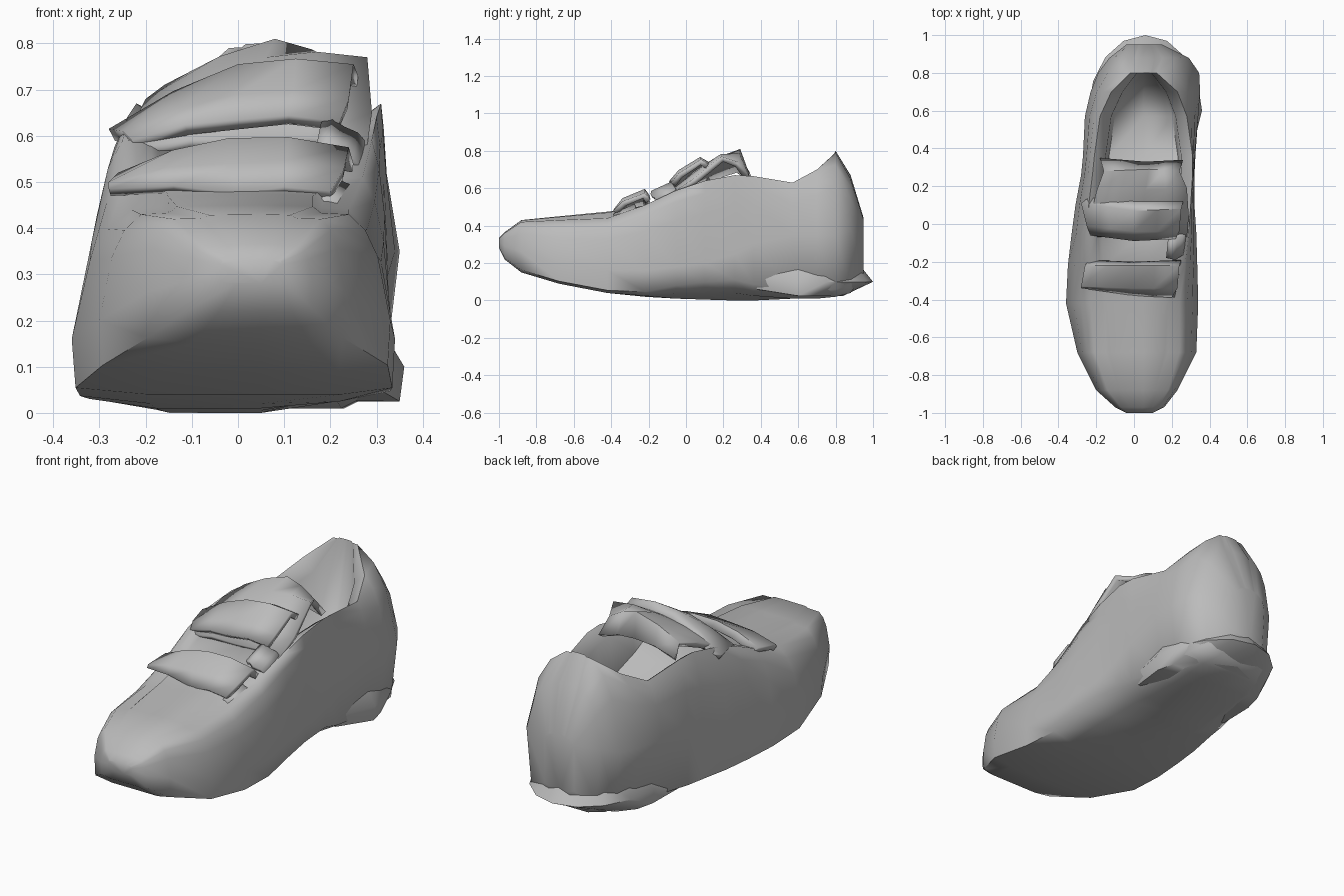
import bpy
import bmesh
from math import radians, pi, sin, cos

cube = bpy.data.objects.get("Cube")
if cube:
    bpy.data.objects.remove(cube, do_unlink=True)

grey = bpy.data.materials.new("plain grey")
grey.use_nodes = True
colour = (0.5, 0.5, 0.5, 1)
grey.diffuse_color = colour
grey.node_tree.nodes["Principled BSDF"].inputs["Base Color"].default_value = colour


def lerp(a, b, t):
    return a + (b - a) * t


def finish(name, bm, angle=50):
    bmesh.ops.recalc_face_normals(bm, faces=bm.faces)
    mesh = bpy.data.meshes.new(name)
    bm.to_mesh(mesh)
    bm.free()
    mesh.materials.append(grey)
    obj = bpy.data.objects.new(name, mesh)
    bpy.context.collection.objects.link(obj)
    bpy.ops.object.select_all(action="DESELECT")
    obj.select_set(True)
    bpy.context.view_layer.objects.active = obj
    bpy.ops.object.shade_smooth_by_angle(angle=radians(angle))
    return obj


def loft(rows, closed):
    """Join rows of points with quads; closed rows also get end caps."""
    bm = bmesh.new()
    grid = [[bm.verts.new(p) for p in row] for row in rows]
    n = len(grid[0])
    for a, b in zip(grid, grid[1:]):
        for i in range(n if closed else n - 1):
            j = (i + 1) % n
            bm.faces.new((a[i], a[j], b[j], b[i]))
    if closed:
        bm.faces.new(grid[0])
        bm.faces.new(grid[-1])
    return bm


def half_section(y, side, rim, bottom, wide, top, floor, lift):
    """Sole edge, wall, rim, lining and floor of one side of the shoe."""
    centre = 0.05
    foot = 0.98 if y < 0.4 else 0.88
    inward = 0.06 if rim < centre else -0.06
    inward *= min(1, abs(rim - centre) / 0.15)
    lip, deep = rim + inward, rim + inward * 1.3
    return [
        (lerp(centre, side, 0.6), y, bottom + lift * 0.5),
        (lerp(centre, side, foot), y, lerp(bottom, wide, 0.12) + lift),
        (side, y, wide),
        (lerp(side, rim, 0.3), y, lerp(wide, top, 0.6)),
        (lerp(side, rim, 0.6), y, lerp(wide, top, 0.85)),
        (rim, y, top),
        (lip, y, lerp(top, floor, 0.15)),
        (deep, y, lerp(top, floor, 0.85)),
    ]


# Upper and sole: y, right, left, bottom, widest height, rim right, rim left,
# rim height, middle height, arch lift on the left
stations = [
    (-1.0, -.04, .1, .28, .31, -.03, .09, .33, .335, 0),
    (-.97, -.1, .16, .22, .29, -.07, .13, .36, .365, 0),
    (-.88, -.2, .23, .15, .26, -.14, .18, .42, .43, 0),
    (-.68, -.3, .33, .09, .2, -.21, .24, .43, .45, 0),
    (-.42, -.36, .34, .04, .16, -.23, .24, .44, .475, 0),
    (-.22, -.35, .335, .02, .16, -.24, .27, .51, .5, .01),
    (-.05, -.33, .33, .01, .18, -.25, .29, .59, .57, .05),
    (.1, -.31, .32, .005, .2, -.24, .3, .64, .46, .07),
    (.26, -.28, .32, 0, .25, -.22, .31, .67, .38, .08),
    (.36, -.27, .325, 0, .3, -.21, .31, .665, .33, .05),
    (.57, -.26, .34, .01, .35, -.18, .28, .63, .29, 0),
    (.7, -.23, .35, .01, .35, -.12, .23, .7, .32, 0),
    (.8, -.19, .345, .02, .35, -.02, .12, .79, .8, 0),
    (.88, -.13, .29, .04, .38, -.04, .15, .65, .67, 0),
    (.95, -.04, .15, .14, .36, 0, .11, .43, .44, 0),
]
rings = []
for y, xr, xl, low, wide, rim_r, rim_l, top, mid, lift in stations:
    right = half_section(y, xr, rim_r, low, wide, top, mid, 0)
    left = half_section(y, xl, rim_l, low, wide, top, mid, lift)
    rings.append([(.05, y, low)] + right + [(.05, y, mid)] + left[::-1])
finish("shoe_body", loft(rings, True), 70)

# Flared heel of the sole, a hull of stacked arcs tapering forward
bm = bmesh.new()
for z, reach, width in ((.025, .84, .29), (.1, 1, .3), (.2, .92, .24)):
    for k in range(9):
        a = pi * k / 8
        bm.verts.new((.06 + width * cos(a), .6 + (reach - .6) * sin(a), z))
for tip in ((.3, .36, .12), (.29, .38, .06), (-.24, .4, .03)):
    bm.verts.new(tip)
hull = bmesh.ops.convex_hull(bm, input=bm.verts)
inside = [v for v in hull["geom_interior"] if isinstance(v, bmesh.types.BMVert)]
bmesh.ops.delete(bm, geom=inside, context="VERTS")
finish("heel_flare", bm)


def band(name, rows, thickness):
    """Sheet through rows of right, middle and left points, given thickness."""
    full = []
    for a, b, c in rows:
        row = [a]
        for p, q in ((a, b), (b, c)):
            half = [lerp(u, v, .5) for u, v in zip(p, q)]
            half[2] += .012
            row += [half, q]
        full.append(row)
    obj = finish(name, loft(full, False))
    mod = obj.modifiers.new("thickness", "SOLIDIFY")
    mod.thickness = thickness
    mod.offset = -1


# Lower and upper straps over the throat
band("lower_strap", [
    ((-.28, -.34, .485), (0, -.38, .475), (.2, -.39, .48)),
    ((-.28, -.33, .5), (-.02, -.34, .54), (.23, -.34, .53)),
    ((-.26, -.22, .52), (-.02, -.22, .595), (.24, -.22, .575)),
    ((-.24, -.19, .5), (0, -.2, .56), (.25, -.19, .54)),
], .03)
band("upper_strap", [
    ((-.23, -.06, .59), (0, -.09, .635), (.22, -.08, .63)),
    ((-.25, -.01, .61), (0, -.04, .69), (.24, -.04, .68)),
    ((-.28, .11, .615), (0, .07, .755), (.25, .08, .755)),
    ((-.24, .14, .62), (0, .12, .73), (.26, .12, .73)),
], .03)

# Padded tongue rising behind the straps, higher on the left
band("tongue", [
    ((-.24, -.07, .57), (.03, -.07, .59), (.28, -.07, .58)),
    ((-.23, .04, .62), (.04, .04, .69), (.29, .04, .65)),
    ((-.2, .17, .68), (.06, .18, .77), (.28, .19, .77)),
    ((-.16, .28, .71), (.08, .29, .81), (.24, .28, .74)),
    ((-.18, .35, .66), (.06, .33, .69), (.26, .34, .66)),
], .03)

# Strap loops on the left wall
for name, y, z in (("lower_loop", -.33, .45), ("upper_loop", -.13, .57)):
    band(name, [
        ((.17, y - .05, z + .01), (.22, y - .06, z), (.28, y - .02, z - .06)),
        ((.18, y + .05, z + .06), (.23, y + .06, z + .05), (.29, y + .08, z)),
    ], .025)
